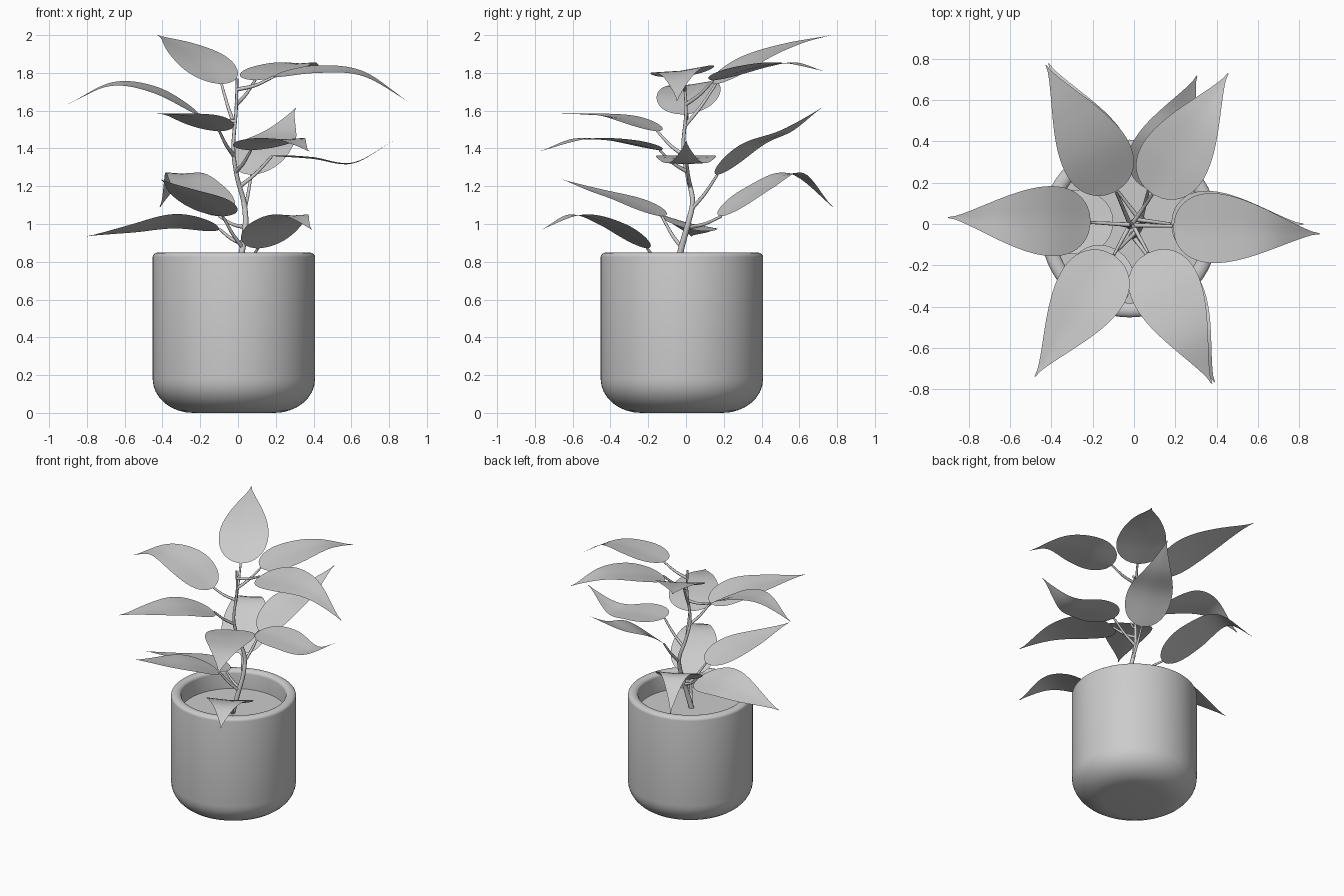
import bpy, bmesh, math
from mathutils import Vector

if "Cube" in bpy.data.objects:
    bpy.data.objects.remove(bpy.data.objects["Cube"])

UP = Vector((0, 0, 1))


def mesh_object(name, bm, angle=40):
    me = bpy.data.meshes.new(name)
    bm.to_mesh(me)
    bm.free()
    ob = bpy.data.objects.new(name, me)
    bpy.context.collection.objects.link(ob)
    bpy.ops.object.select_all(action='DESELECT')
    ob.select_set(True)
    bpy.context.view_layer.objects.active = ob
    bpy.ops.object.shade_smooth_by_angle(angle=math.radians(angle))
    return ob


def lathe(name, profile, n=64):
    bm = bmesh.new()
    vs = [bm.verts.new((r, 0, z)) for r, z in profile]
    es = [bm.edges.new(p) for p in zip(vs, vs[1:])]
    bmesh.ops.spin(bm, geom=vs + es, cent=(0, 0, 0), axis=UP,
                   angle=2 * math.pi, steps=n)
    bmesh.ops.remove_doubles(bm, verts=bm.verts, dist=1e-4)
    bmesh.ops.recalc_face_normals(bm, faces=bm.faces)
    ob = mesh_object(name, bm)
    ob.location = (-.022, -.022, 0)


def spline(pts, t):
    """Catmull-Rom point at t in 0..1 through pts."""
    p = [Vector(q) for q in pts]
    p = [2 * p[0] - p[1]] + p + [2 * p[-1] - p[-2]]
    s = t * (len(p) - 3)
    i = min(int(s), len(p) - 4)
    u = s - i
    a, b, c, d = p[i:i + 4]
    return b + 0.5 * ((c - a) * u + (2 * a - 5 * b + 4 * c - d) * u ** 2
                      + (3 * b - a - 3 * c + d) * u ** 3)


def tube(name, pts, r0, r1, n):
    cu = bpy.data.curves.new(name, 'CURVE')
    cu.dimensions = '3D'
    cu.bevel_depth = 1.0
    cu.bevel_resolution = 2
    cu.use_fill_caps = True
    sp = cu.splines.new('POLY')
    sp.points.add(n)
    for i, q in enumerate(sp.points):
        q.co = (*spline(pts, i / n), 1)
        q.radius = r0 + (r1 - r0) * i / n
    bpy.context.collection.objects.link(bpy.data.objects.new(name, cu))


def leaf(name, rib, width, roll):
    """Pointed oval blade following the midrib."""
    along = rib[-1] - rib[0]
    along.z = 0
    k = math.radians(roll)
    side = along.normalized().cross(UP) * math.cos(k) + UP * math.sin(k)
    bm = bmesh.new()
    rows = []
    for j in range(29):
        t = (j / 28) ** 1.4
        w = width * max(2.95 * t ** .5 * (1 - t) ** 1.35, .015)
        c = spline(rib, t)
        rows.append([bm.verts.new(c + side * w * s / 3 + UP * .02 * w * abs(s))
                     for s in range(-3, 4)])
    for r, q in zip(rows, rows[1:]):
        for i in range(6):
            bm.faces.new((r[i], r[i + 1], q[i + 1], q[i]))
    mesh_object(name, bm, 60)


# pot: rounded foot, straight wall, rounded rim, inner wall; then soil
foot = [(.215 + .215 * math.sin(a), .18 * (1 - math.cos(a)))
        for a in (math.pi / 16 * i for i in range(9))]
rim = [(.395 + .035 * math.cos(a), .825 + .025 * math.sin(a))
       for a in (math.pi / 10 * i for i in range(11))]
lathe("pot", [(0, 0)] + foot + rim + [(.36, .69)])
lathe("soil", [(0, .71), (.36, .71)])

# main stem
STEM = [(-.01, -.06, .69), (.02, -.03, .85), (.04, .01, 1), (.03, .035, 1.12),
        (-.005, .01, 1.25), (-.025, -.015, 1.4), (-.01, 0, 1.6), (-.005, -.01, 1.77)]
tube("stem", STEM, .018, .007, 40)

# leaves: angle, start radius, tip radius, stem height, then four midrib heights
UPPER = {
    "right": (-3, .19, .9, 1.72, 1.78, 1.81, 1.79, 1.65),
    "back_right": (58, .17, .86, 1.63, 1.76, 1.82, 1.85, 1.81),
    "back_left": (119, .18, .88, 1.53, 1.74, 1.87, 1.95, 2),
    "left": (178, .21, .9, 1.54, 1.58, 1.7, 1.735, 1.635),
    "front_left": (237, .18, .88, 1.36, 1.49, 1.56, 1.58, 1.585),
    "front_right": (296, .155, .86, 1.27, 1.39, 1.435, 1.445, 1.385),
}
LOWER = {
    "right": (0, .18, .82, 1.2, 1.36, 1.345, 1.32, 1.44),
    "back_right": (67, .18, .78, 1.08, 1.26, 1.41, 1.49, 1.615),
    "back_left": (118, .21, .88, .98, 1.04, 1.18, 1.265, 1.09),
    "left": (178, .1, .8, .9, .975, 1.005, .97, .935),
    "front_left": (238, .15, .77, .88, 1.04, 1.12, 1.175, 1.235),
    "front_right": (297, .23, .86, .71, .87, .99, 1.045, .97),
}
ROLL = {"upper_right": -7, "upper_left": 6, "lower_left": -14}
stem_samples = [spline(STEM, i / 60) for i in range(61)]

for tier, leaves, width in (("upper", UPPER, .17), ("lower", LOWER, .16)):
    for place, (angle, r0, r1, node, *heights) in leaves.items():
        name = tier + "_" + place
        a = math.radians(angle)
        out = Vector((math.cos(a), math.sin(a), 0))
        rib = [out * (r0 + (r1 - r0) * i / 3) + UP * z for i, z in enumerate(heights)]
        start = min(stem_samples, key=lambda p: abs(p.z - node))
        mid = (start + rib[0]) / 2 - UP * .012
        tube(name + "_stalk", [start, mid, rib[0]], .011, .007, 8)
        leaf(name + "_leaf", rib, width, ROLL.get(name, 0))
